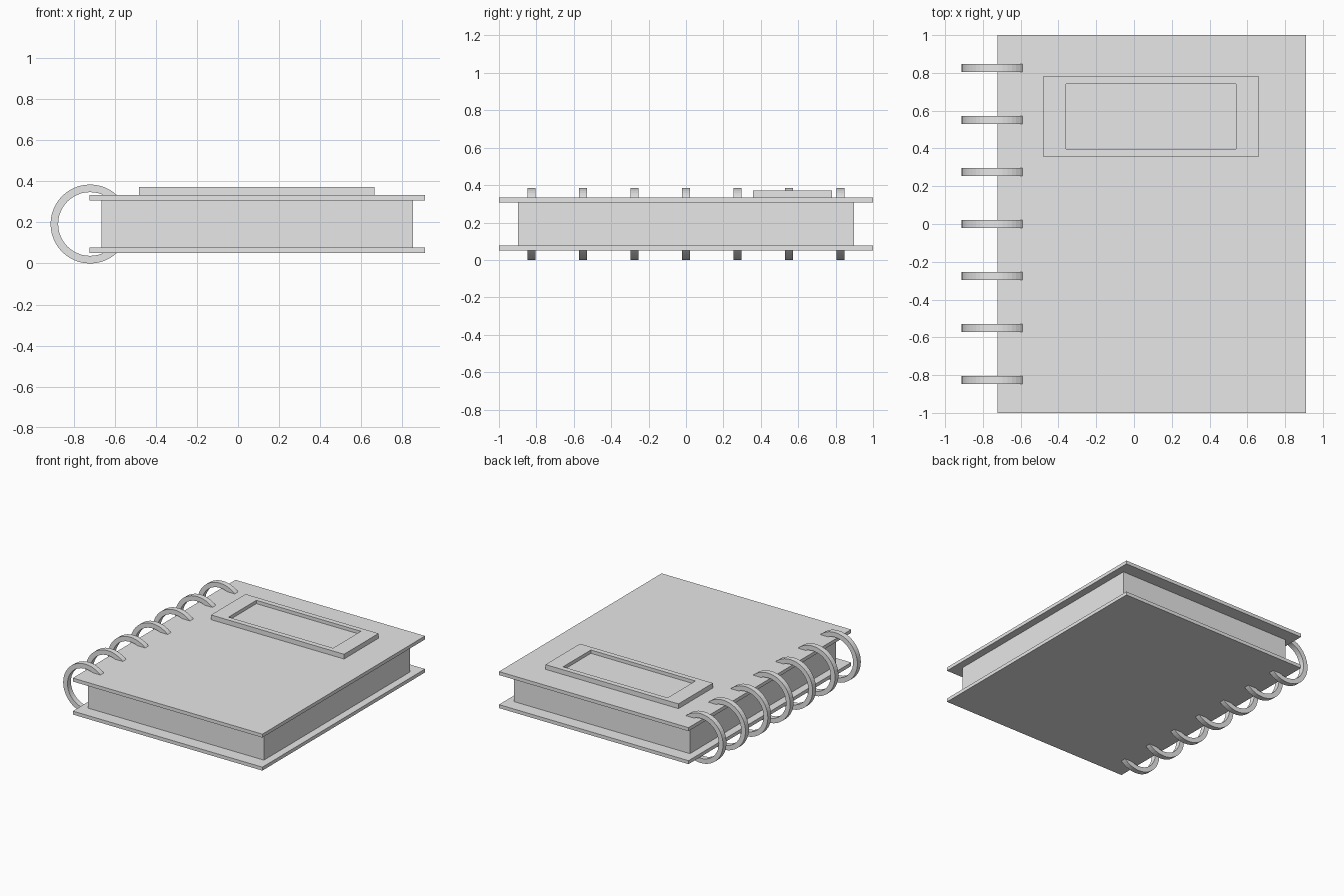
import bpy, bmesh, math

if "Cube" in bpy.data.objects:
    bpy.data.objects.remove(bpy.data.objects["Cube"])

grey = bpy.data.materials.new("plain_grey")
grey.diffuse_color = (0.8, 0.8, 0.8, 1)
grey.use_nodes = True
grey.node_tree.nodes["Principled BSDF"].inputs["Base Color"].default_value = grey.diffuse_color


def add_object(name, bm):
    bmesh.ops.recalc_face_normals(bm, faces=bm.faces)
    mesh = bpy.data.meshes.new(name)
    bm.to_mesh(mesh)
    bm.free()
    mesh.materials.append(grey)
    obj = bpy.data.objects.new(name, mesh)
    bpy.context.collection.objects.link(obj)
    return obj


def box_bmesh(x0, x1, y0, y1, z0, z1):
    bm = bmesh.new()
    bmesh.ops.create_cube(bm, size=1)
    for v in bm.verts:
        v.co.x = x1 if v.co.x > 0 else x0
        v.co.y = y1 if v.co.y > 0 else y0
        v.co.z = z1 if v.co.z > 0 else z0
    return bm


# Covers and page block
add_object("back_cover", box_bmesh(-0.722, 0.91, -1, 1, 0.05, 0.077))
add_object("front_cover", box_bmesh(-0.722, 0.91, -1, 1, 0.307, 0.334))
add_object("page_block", box_bmesh(-0.663, 0.852, -0.898, 0.898, 0.077, 0.307))

# Label plate with a sunken panel on the front cover
bm = box_bmesh(-0.482, 0.663, 0.357, 0.781, 0.334, 0.371)
bm.faces.ensure_lookup_table()
top = max(bm.faces, key=lambda f: f.calc_center_median().z)
panel = bmesh.ops.extrude_face_region(bm, geom=[top])
bmesh.ops.delete(bm, geom=[top], context='FACES_ONLY')
inner = [v for v in panel["geom"] if isinstance(v, bmesh.types.BMVert)]
for v in inner:
    v.co.x = 0.54 if v.co.x > 0 else -0.36
    v.co.y = 0.74 if v.co.y > 0.57 else 0.398
floor = [f for f in panel["geom"] if isinstance(f, bmesh.types.BMFace)]
sunk = bmesh.ops.extrude_face_region(bm, geom=floor)
bmesh.ops.delete(bm, geom=floor, context='FACES_ONLY')
for v in sunk["geom"]:
    if isinstance(v, bmesh.types.BMVert):
        v.co.z = 0.345
add_object("label_plate", bm)

# Binding rings: flat-sided arcs whose ends sink into the covers
CX, CZ, R_OUT, R_IN, HALF_W = -0.72, 0.192, 0.192, 0.155, 0.021
STEPS = 36
for i in range(7):
    y = -0.826 + i * 0.2753
    bm = bmesh.new()
    sections = []
    for s in range(STEPS + 1):
        a = math.radians(45 + 270 * s / STEPS)
        sections.append([bm.verts.new((CX + r * math.cos(a), y + w, CZ + r * math.sin(a)))
                         for r, w in ((R_OUT, -HALF_W), (R_OUT, HALF_W),
                                      (R_IN, HALF_W), (R_IN, -HALF_W))])
    for p, q in zip(sections, sections[1:]):
        for k in range(4):
            n = (k + 1) % 4
            bm.faces.new((p[k], p[n], q[n], q[k]))
    bm.faces.new(sections[0])
    bm.faces.new(sections[-1])
    add_object(f"binding_ring_{i + 1}", bm)
